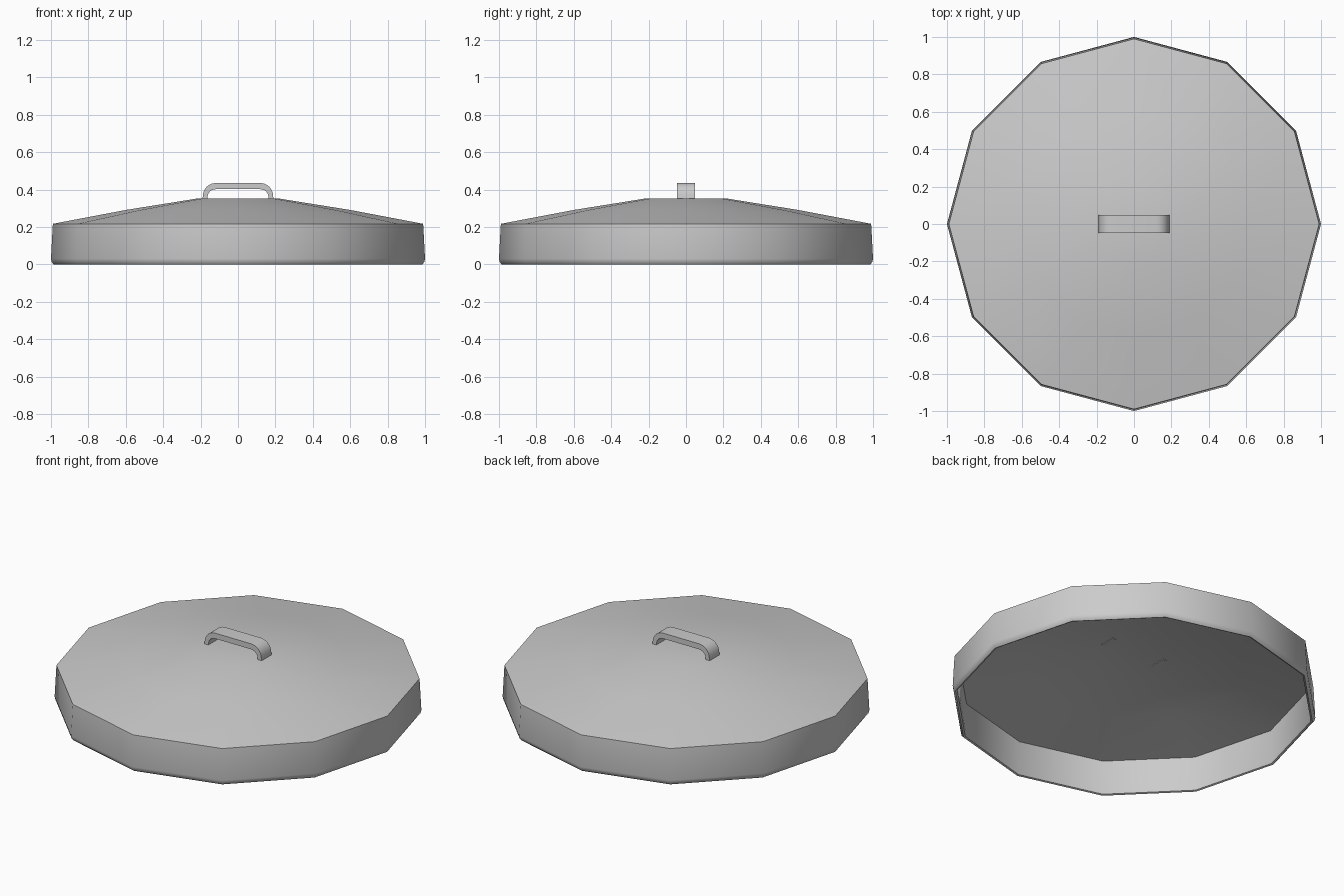
import bpy, bmesh
from math import sin, cos, pi, radians

if "Cube" in bpy.data.objects:
    bpy.data.objects.remove(bpy.data.objects["Cube"])

SIDES = 12


def finish(name, bm, angle):
    bmesh.ops.recalc_face_normals(bm, faces=bm.faces[:])
    mesh = bpy.data.meshes.new(name)
    bm.to_mesh(mesh)
    bm.free()
    ob = bpy.data.objects.new(name, mesh)
    bpy.context.collection.objects.link(ob)
    bpy.ops.object.select_all(action='DESELECT')
    ob.select_set(True)
    bpy.context.view_layer.objects.active = ob
    bpy.ops.object.shade_smooth_by_angle(angle=radians(angle))
    return ob


def lathe(name, profile):
    """Revolve (radius, z) points into a 12-sided shell, capped at both ends."""
    bm = bmesh.new()
    rings = [[bm.verts.new((r * cos(2 * pi * i / SIDES), r * sin(2 * pi * i / SIDES), z))
              for i in range(SIDES)] for r, z in profile]
    for a, b in zip(rings, rings[1:]):
        for i in range(SIDES):
            j = (i + 1) % SIDES
            bm.faces.new((a[i], a[j], b[j], b[i]))
    bm.faces.new(rings[0])
    bm.faces.new(rings[-1])
    return finish(name, bm, 45)


# Hollow lid: outer dome, skirt, rounded lower lip, then back up the inside
lathe("lid", [
    (0.22, 0.352), (0.60, 0.291), (0.99, 0.217),
    (1.0, 0.03), (0.996, 0.012), (0.985, 0.0),
    (0.975, 0.004), (0.972, 0.03), (0.968, 0.207),
    (0.60, 0.278), (0.22, 0.339)])


# Handle: bent flat strap, half outline mirrored across x and extruded along y
def arc(cx, cz, rx, rz, n=6):
    return [(cx + rx * cos(pi / 2 * i / n), cz + rz * sin(pi / 2 * i / n)) for i in range(n + 1)]


outer = [(0.192, 0.335)] + arc(0.12, 0.365, 0.068, 0.07)
inner = [(0.167, 0.335)] + arc(0.12, 0.360, 0.043, 0.042)
outer += [(-x, z) for x, z in reversed(outer)]
inner += [(-x, z) for x, z in reversed(inner)]

bm = bmesh.new()
rows = [[bm.verts.new((x, y, z)) for x, z in line]
        for line, y in ((outer, -0.047), (outer, 0.047), (inner, 0.047), (inner, -0.047))]
for k in range(4):
    a, b = rows[k], rows[(k + 1) % 4]
    for i in range(len(a) - 1):
        bm.faces.new((a[i], a[i + 1], b[i + 1], b[i]))
for end in (0, -1):
    bm.faces.new([row[end] for row in rows])
finish("handle", bm, 40)
